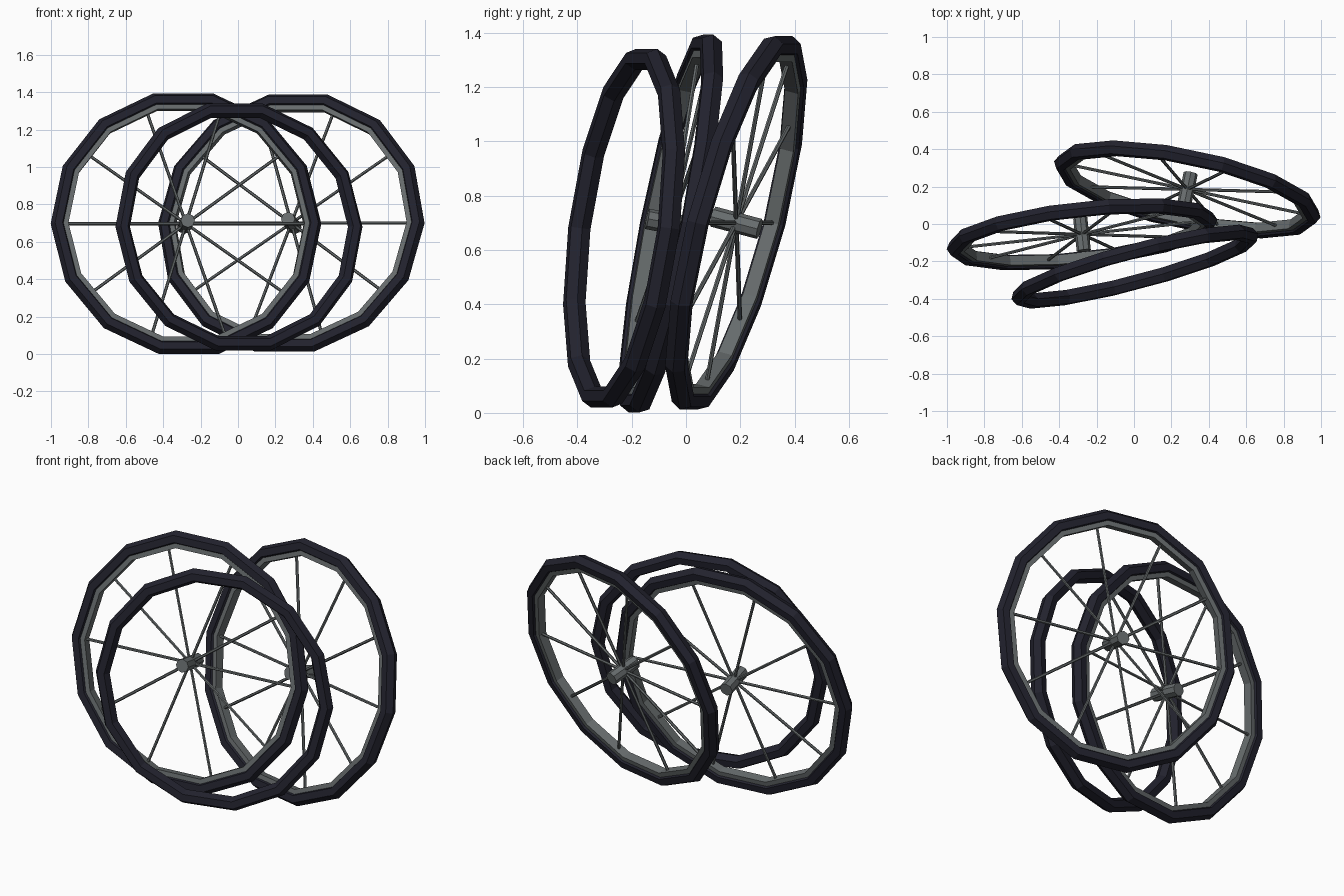
import bpy, bmesh
from math import sin, cos, pi
from mathutils import Matrix, Vector

cube = bpy.data.objects.get("Cube")
if cube:
    bpy.data.objects.remove(cube)


def material(name, color):
    m = bpy.data.materials.new(name)
    m.use_nodes = True
    m.diffuse_color = color
    m.node_tree.nodes["Principled BSDF"].inputs["Base Color"].default_value = color
    return m


RUBBER = material("dark rubber", (0.016, 0.016, 0.027, 1))
METAL = material("grey metal", (0.135, 0.15, 0.153, 1))
SIDES = 14
SPOKES = 10


def finish(bm, name, mat, frame):
    bmesh.ops.recalc_face_normals(bm, faces=bm.faces)
    mesh = bpy.data.meshes.new(name)
    bm.to_mesh(mesh)
    bm.free()
    mesh.materials.append(mat)
    obj = bpy.data.objects.new(name, mesh)
    obj.matrix_world = frame
    bpy.context.collection.objects.link(obj)
    return obj


def ring(name, profile, mat, frame):
    """Sweep a closed (radius, depth) profile around the local y axis."""
    bm = bmesh.new()
    loops = []
    for i in range(SIDES):
        t = 2 * pi * i / SIDES
        loops.append([bm.verts.new((r * cos(t), d, r * sin(t))) for r, d in profile])
    n = len(profile)
    for i in range(SIDES):
        a, b = loops[i], loops[(i + 1) % SIDES]
        for j in range(n):
            k = (j + 1) % n
            bm.faces.new((a[j], a[k], b[k], b[j]))
    return finish(bm, name, mat, frame)


def rod(bm, start, end, radius, sides):
    start, end = Vector(start), Vector(end)
    axis = end - start
    place = Matrix.Translation((start + end) / 2) @ axis.to_track_quat("Z", "Y").to_matrix().to_4x4()
    bmesh.ops.create_cone(bm, cap_ends=True, segments=sides, radius1=radius,
                          radius2=radius, depth=axis.length, matrix=place)


def wheel_frame(center, yaw, lean):
    """Frame of a wheel whose plane is y = yaw * x + lean * z."""
    u = Vector((1, yaw, 0)).normalized()
    v = Vector((-yaw * lean, lean, 1 + yaw * yaw)).normalized()
    rot = Matrix((u, v.cross(u), v)).transposed().to_4x4()
    return Matrix.Translation(center) @ rot


def tire(name, outer, frame):
    # six-sided tube with a ridge on the outside
    tube = [(outer - 0.04 + 0.04 * cos(k * pi / 3), 0.043 * sin(k * pi / 3)) for k in range(6)]
    ring(name, tube, RUBBER, frame)


def wheel(side, frame):
    tire(side + "_wheel_tire", 0.728, frame)
    # rim band inside the tire
    band = [(0.635, -0.026), (0.665, -0.026), (0.665, 0.026), (0.635, 0.026)]
    ring(side + "_wheel_rim", band, METAL, frame)
    # hub
    bm = bmesh.new()
    rod(bm, (0, -0.09, 0), (0, 0.09, 0), 0.038, 8)
    finish(bm, side + "_wheel_hub", METAL, frame)
    # spokes
    bm = bmesh.new()
    for i in range(SPOKES):
        t = 2 * pi * i / SPOKES
        rod(bm, (0, 0, 0), (0.645 * cos(t), 0, 0.645 * sin(t)), 0.0085, 6)
    finish(bm, side + "_wheel_spokes", METAL, frame)


# two spoked wheels and one loose tire leaning in front
wheel("right", wheel_frame((-0.278, -0.055, 0.697), 0.11, 0.2))
wheel("left", wheel_frame((0.285, 0.185, 0.7), -0.21, 0.265))
tire("loose_tire", 0.683, wheel_frame((0.005, -0.228, 0.68), 0.265, 0.135))
